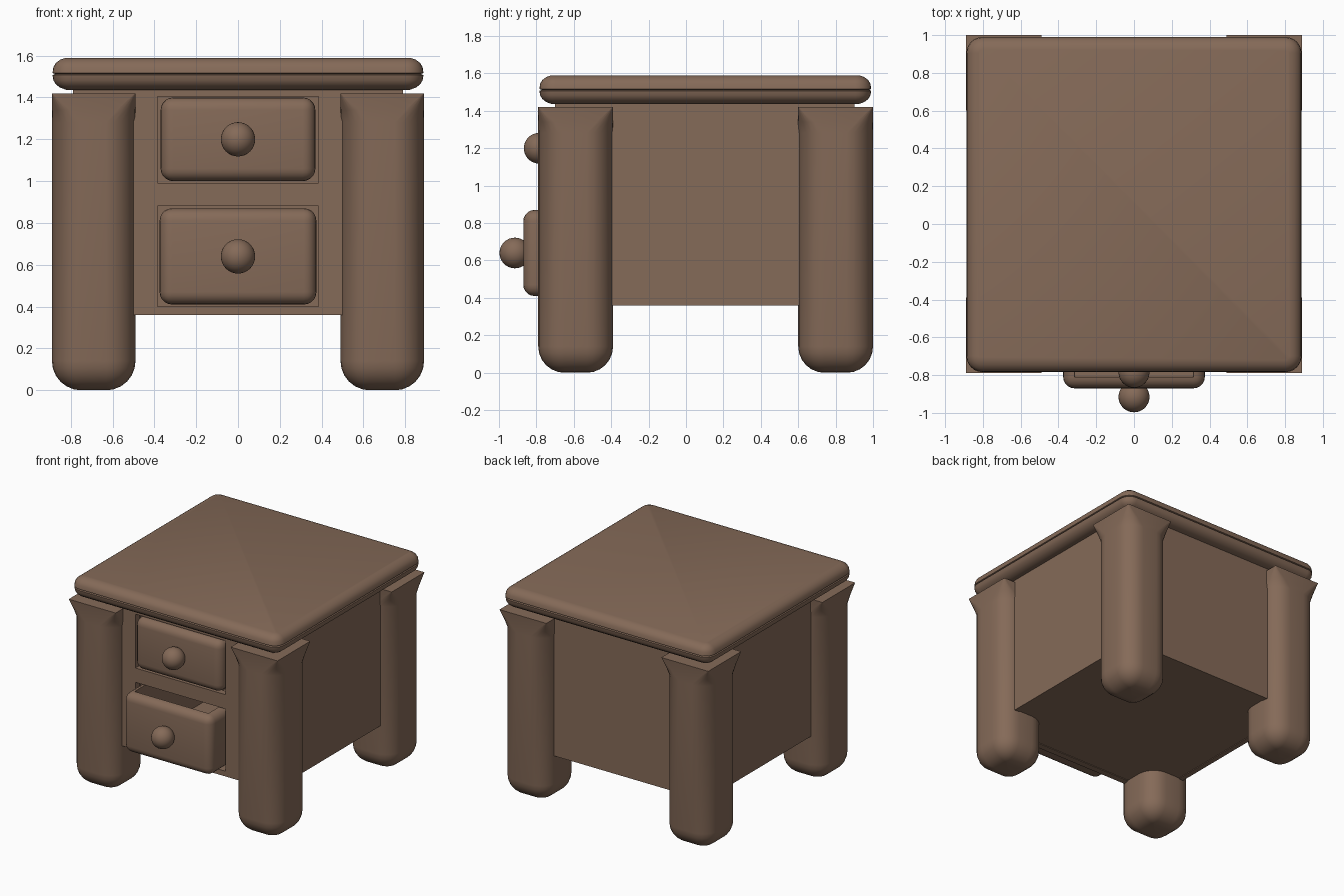
import bpy, bmesh, math
from mathutils import Matrix, Vector

if "Cube" in bpy.data.objects:
    bpy.data.objects.remove(bpy.data.objects["Cube"])

wood = bpy.data.materials.new("brown_wood")
wood.diffuse_color = (0.235, 0.145, 0.098, 1)
wood.use_nodes = True
wood.node_tree.nodes["Principled BSDF"].inputs["Base Color"].default_value = wood.diffuse_color


def finish(name, bm, smooth=True):
    bmesh.ops.recalc_face_normals(bm, faces=bm.faces[:])
    me = bpy.data.meshes.new(name)
    bm.to_mesh(me)
    bm.free()
    me.materials.append(wood)
    ob = bpy.data.objects.new(name, me)
    bpy.context.collection.objects.link(ob)
    if smooth:
        bpy.ops.object.select_all(action='DESELECT')
        ob.select_set(True)
        bpy.context.view_layer.objects.active = ob
        bpy.ops.object.shade_smooth_by_angle(angle=math.radians(35))
    return ob


def add_box(bm, x0, x1, y0, y1, z0, z1):
    m = Matrix.Translation(((x0 + x1) / 2, (y0 + y1) / 2, (z0 + z1) / 2))
    m = m @ Matrix.Diagonal((x1 - x0, y1 - y0, z1 - z0, 1))
    bmesh.ops.create_cube(bm, size=1, matrix=m)


def loft(name, cx, cy, rings, seg=6):
    """Stack of rounded rectangles: (z, half_x, half_y, corner_radius)."""
    bm = bmesh.new()
    loops = []
    for z, hx, hy, r in rings:
        loop = []
        for q, (sx, sy) in enumerate([(1, 1), (-1, 1), (-1, -1), (1, -1)]):
            for i in range(seg + 1):
                a = (q + i / seg) * math.pi / 2
                loop.append(bm.verts.new((cx + sx * (hx - r) + r * math.cos(a),
                                          cy + sy * (hy - r) + r * math.sin(a), z)))
        loops.append(loop)
    n = len(loops[0])
    for a, b in zip(loops, loops[1:]):
        for i in range(n):
            j = (i + 1) % n
            bm.faces.new((a[i], a[j], b[j], b[i]))
    bm.faces.new(loops[0][::-1])
    bm.faces.new(loops[-1])
    return finish(name, bm)


# Legs: rounded posts with domed feet, flaring to a square at the top
R, H = 0.14, 0.2
leg = []
for i in range(1, 7):
    t = i / 6 * math.pi / 2
    r = R * math.sin(t)
    leg.append((R * (1 - math.cos(t)), H - R + r, H - R + r, r))
leg.insert(0, (0, H - R + 0.004, H - R + 0.004, 0.004))
leg += [(1.28, H, H, R), (1.34, H, H, 0.088), (1.42, H, H, 0.002)]
for side, sx in (("left", -1), ("right", 1)):
    for end, y in (("front", -0.59), ("back", 0.8)):
        loft(f"{end}_{side}_leg", sx * 0.69, y, leg)

# Table top: two rounded halves meeting at a thin seam
profile = [(1.437, 0.065), (1.447, 0.037), (1.463, 0.016), (1.483, 0.004), (1.507, 0),
           (1.512, 0.012), (1.517, 0), (1.545, 0.004), (1.565, 0.016),
           (1.581, 0.037), (1.59, 0.065)]
loft("table_top", 0, 0.103,
     [(z, 0.887 - d, 0.887 - d, 0.085 - d) for z, d in profile])

# Cabinet shell with two drawer openings
bm = bmesh.new()
for s in (-1, 1):
    add_box(bm, *sorted((s * 0.75, s * 0.79)), -0.70, 0.90, 0.36, 1.44)   # side
    add_box(bm, *sorted((s * 0.385, s * 0.75)), -0.70, -0.65, 0.36, 1.44)  # stile
add_box(bm, -0.75, 0.75, 0.86, 0.90, 0.36, 1.44)       # back
add_box(bm, -0.75, 0.75, -0.65, 0.86, 0.365, 0.40)     # floor
add_box(bm, -0.385, 0.385, -0.70, -0.65, 0.36, 0.40)   # bottom rail
add_box(bm, -0.385, 0.385, -0.70, -0.65, 0.88, 0.99)   # middle rail
add_box(bm, -0.385, 0.385, -0.70, -0.65, 1.405, 1.44)  # top rail
finish("cabinet", bm, smooth=False)


# Drawers: rounded boxes hollowed from above, lower one pulled out
def drawer(name, front, z0, z1, hx, knob_z):
    bm = bmesh.new()
    add_box(bm, -hx, hx, front, front + 1.4, z0, z1)
    bmesh.ops.bevel(bm, geom=bm.edges[:], offset=0.06, segments=5,
                    profile=0.5, affect='EDGES')
    bm.normal_update()
    top = max(bm.faces, key=lambda f: f.calc_area() if f.normal.z > 0.99 else 0)
    bmesh.ops.inset_individual(bm, faces=[top], thickness=0.003,
                               depth=-(z1 - z0 - 0.06))
    finish(name, bm)
    bm = bmesh.new()
    bmesh.ops.create_uvsphere(bm, u_segments=32, v_segments=16, radius=0.082,
                              matrix=Matrix.Translation((0, front - 0.045, knob_z)))
    finish(name + "_knob", bm)


drawer("upper_drawer", -0.74, 1.0, 1.40, 0.37, 1.2)
drawer("lower_drawer", -0.87, 0.41, 0.87, 0.375, 0.64)
